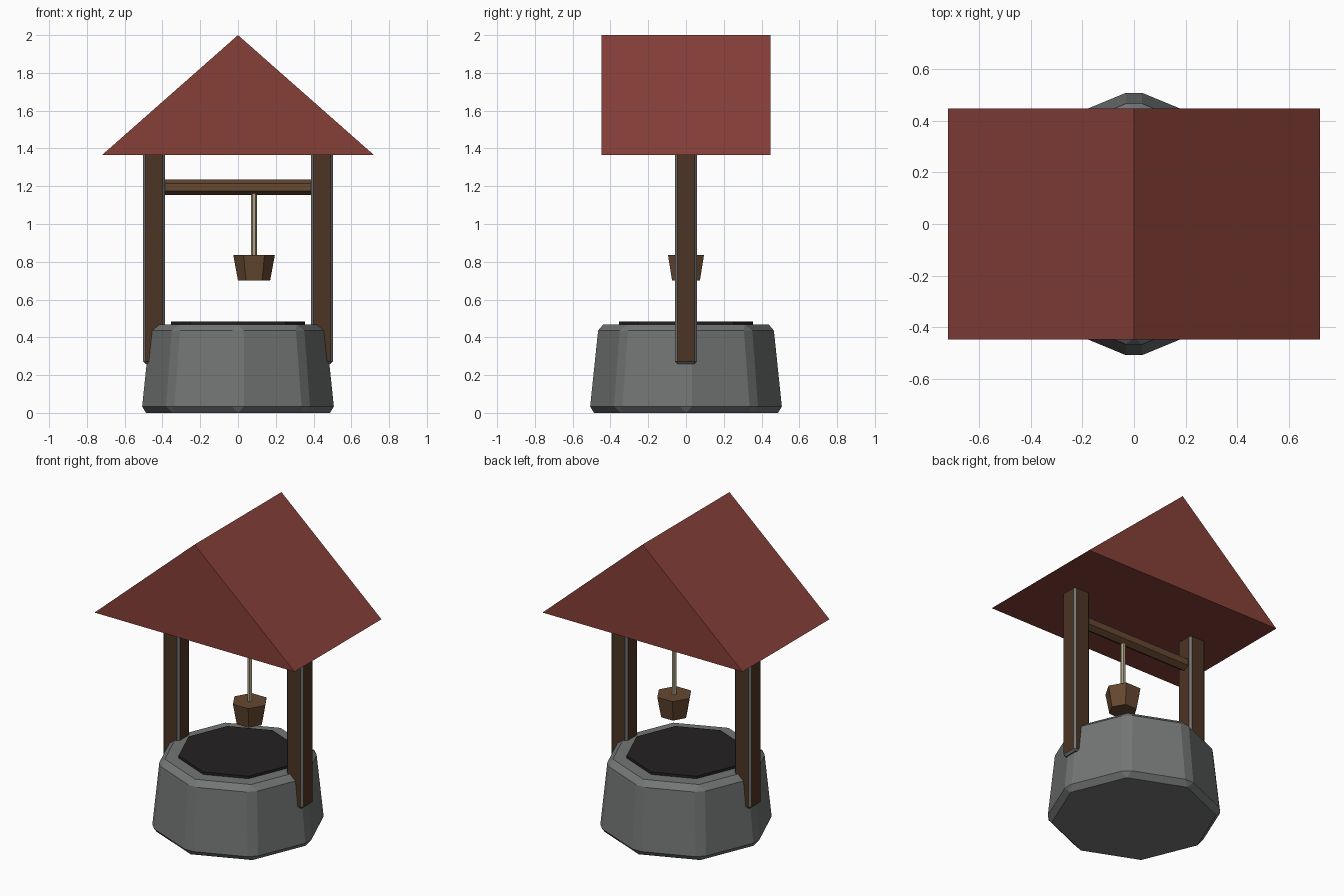
import bpy, bmesh
from math import cos, sin, tau, pi
from mathutils import Matrix

if "Cube" in bpy.data.objects:
    bpy.data.objects.remove(bpy.data.objects["Cube"])


def material(name, r, g, b):
    m = bpy.data.materials.new(name)
    m.diffuse_color = (r, g, b, 1)
    m.use_nodes = True
    m.node_tree.nodes["Principled BSDF"].inputs["Base Color"].default_value = m.diffuse_color
    return m


STONE = material("stone", 0.17, 0.18, 0.175)
WOOD = material("dark_wood", 0.075, 0.035, 0.018)
OAK = material("light_wood", 0.13, 0.065, 0.03)
ROPE = material("rope", 0.42, 0.36, 0.24)
ROOF = material("roof_tiles", 0.24, 0.05, 0.04)
WATER = material("dark_water", 0.018, 0.015, 0.016)


def finish(name, bm, mat):
    bmesh.ops.recalc_face_normals(bm, faces=bm.faces)
    mesh = bpy.data.meshes.new(name)
    bm.to_mesh(mesh)
    bm.free()
    mesh.materials.append(mat)
    ob = bpy.data.objects.new(name, mesh)
    bpy.context.collection.objects.link(ob)
    return ob


def frustum(name, sides, r0, r1, z0, z1, mat, x=0):
    """Solid tapered prism with a corner on the +x axis."""
    bm = bmesh.new()
    rings = [[bm.verts.new((x + r * cos(tau * i / sides), r * sin(tau * i / sides), z))
              for i in range(sides)] for r, z in ((r0, z0), (r1, z1))]
    for ring in rings:
        bm.faces.new(ring)
    for i in range(sides):
        j = (i + 1) % sides
        bm.faces.new((rings[0][i], rings[0][j], rings[1][j], rings[1][i]))
    return finish(name, bm, mat)


def chamfer(ob, width):
    mod = ob.modifiers.new("chamfer", 'BEVEL')
    mod.width = width
    mod.segments = 1
    mod.limit_method = 'ANGLE'
    return mod


# Stone wall with chamfered edges, and the dark opening on top
chamfer(frustum("stone_wall", 8, 0.524, 0.475, 0, 0.469, STONE), 0.034)
frustum("well_opening", 8, 0.356, 0.356, 0.44, 0.485, WATER)

# Two posts with worn grey edges
for side, label in ((-1, "left"), (1, "right")):
    bm = bmesh.new()
    bmesh.ops.create_cube(bm, size=1, matrix=Matrix.Translation((side * 0.4445, 0, 0.83))
                          @ Matrix.Diagonal((0.117, 0.117, 1.14, 1)))
    post = finish(label + "_post", bm, WOOD)
    post.data.materials.append(STONE)
    chamfer(post, 0.013).material = 1

# Hexagonal axle between the posts
axle = frustum("axle", 6, 0.041, 0.041, -0.41, 0.41, OAK)
axle.rotation_euler = (0, pi / 2, 0)
axle.location.z = 1.194

# Rope and bucket
frustum("rope", 6, 0.015, 0.015, 0.80, 1.18, ROPE, x=0.085)
frustum("bucket", 6, 0.085, 0.11, 0.70, 0.835, OAK, x=0.085)

# Gable roof: a triangle profile extruded along y
bm = bmesh.new()
tri = bm.faces.new([bm.verts.new((x, -0.447, z))
                    for x, z in ((-0.72, 1.365), (0.72, 1.365), (0, 2.0))])
ext = bmesh.ops.extrude_face_region(bm, geom=[tri], use_keep_orig=True)
bmesh.ops.translate(bm, vec=(0, 0.894, 0),
                    verts=[v for v in ext["geom"] if isinstance(v, bmesh.types.BMVert)])
finish("roof", bm, ROOF)
